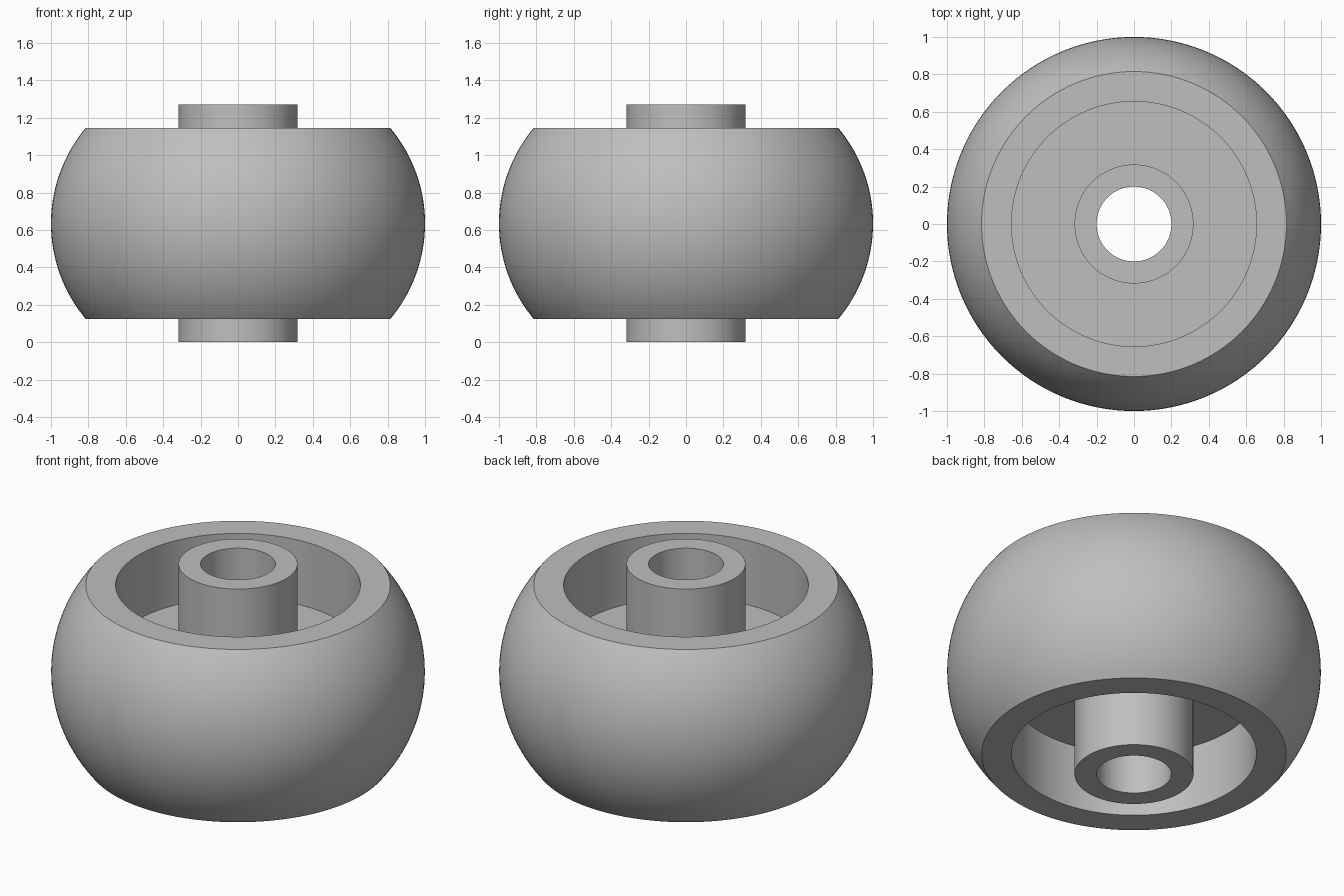
import bpy
import bmesh
from math import cos, sin, asin, pi

SEGMENTS = 128
ARC_STEPS = 32

# Main dimensions
mid = 0.635          # height of the middle plane
hub_half = 0.635     # half length of the hub
rim_half = 0.51      # half width of the rim
web_half = 0.13      # half thickness of the web
bore_r, hub_r, recess_r, rim_r, max_r = 0.2, 0.318, 0.655, 0.815, 1.0

cube = bpy.data.objects.get("Cube")
if cube:
    bpy.data.objects.remove(cube, do_unlink=True)

grey = bpy.data.materials.new("plain grey")
grey.use_nodes = True
colour = (0.52, 0.52, 0.52, 1)
grey.diffuse_color = colour
grey.node_tree.nodes["Principled BSDF"].inputs["Base Color"].default_value = colour

# Crowned tread: a circular arc from the lower rim edge to the upper one
rise = max_r - rim_r
arc_r = (rim_half ** 2 + rise ** 2) / (2 * rise)
sweep = asin(rim_half / arc_r)
tread = []
for i in range(ARC_STEPS + 1):
    a = sweep * (2 * i / ARC_STEPS - 1)
    tread.append((max_r - arc_r + arc_r * cos(a), arc_r * sin(a)))

# Closed cross-section: bore, hub, recess, rim, mirrored about the middle plane
upper = [(recess_r, rim_half), (recess_r, web_half), (hub_r, web_half),
         (hub_r, hub_half), (bore_r, hub_half)]
lower = [(r, -z) for r, z in reversed(upper)]
profile = tread + upper + lower

# Turn the cross-section around the vertical axis
bm = bmesh.new()
rings = []
for s in range(SEGMENTS):
    t = 2 * pi * s / SEGMENTS
    rings.append([bm.verts.new((r * cos(t), r * sin(t), mid + z)) for r, z in profile])
for s in range(SEGMENTS):
    here, there = rings[s], rings[(s + 1) % SEGMENTS]
    for i in range(len(profile)):
        j = (i + 1) % len(profile)
        bm.faces.new((here[i], there[i], there[j], here[j]))
bmesh.ops.recalc_face_normals(bm, faces=bm.faces)

mesh = bpy.data.meshes.new("roller_wheel")
bm.to_mesh(mesh)
bm.free()
mesh.materials.append(grey)
wheel = bpy.data.objects.new("roller_wheel", mesh)
bpy.context.collection.objects.link(wheel)

# Smooth round surfaces with crisp rim and hub edges
bpy.ops.object.select_all(action='DESELECT')
wheel.select_set(True)
bpy.context.view_layer.objects.active = wheel
bpy.ops.object.shade_smooth_by_angle(angle=pi / 6)
